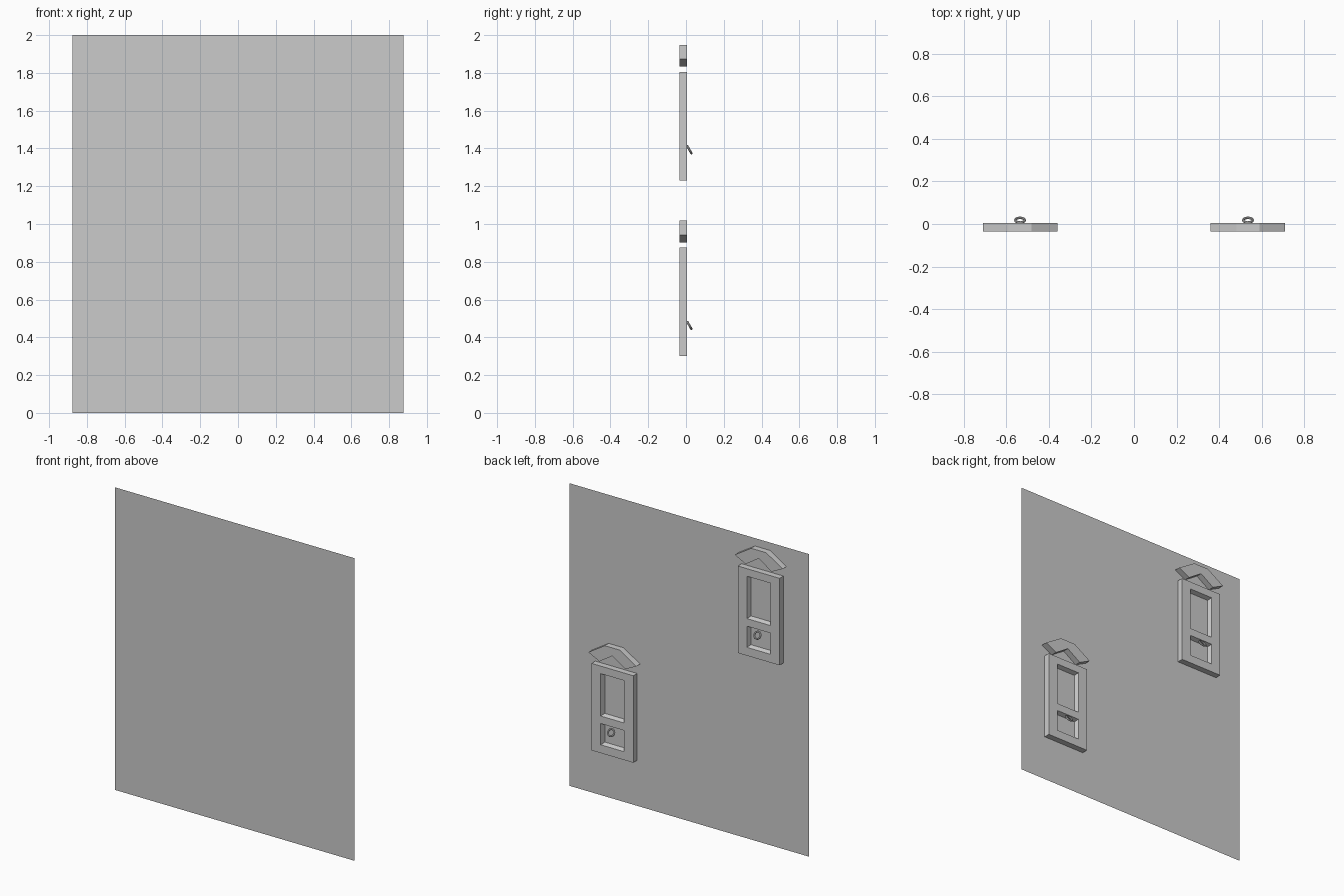
import bpy, bmesh, math

if "Cube" in bpy.data.objects:
    bpy.data.objects.remove(bpy.data.objects["Cube"])

WALL_Y, FRONT_Y = -0.035, 0.005


def make_object(name, bm):
    me = bpy.data.meshes.new(name)
    bm.to_mesh(me)
    bm.free()
    ob = bpy.data.objects.new(name, me)
    bpy.context.collection.objects.link(ob)
    return ob


def skirt_to_wall(bm):
    # extend the outline of a front relief back to the wall
    edges = [e for e in bm.edges if e.is_boundary]
    res = bmesh.ops.extrude_edge_only(bm, edges=edges)
    for v in res["geom"]:
        if isinstance(v, bmesh.types.BMVert):
            v.co.y = WALL_Y
    bmesh.ops.recalc_face_normals(bm, faces=bm.faces)


def wall():
    bm = bmesh.new()
    pts = [(0.875, 0), (-0.875, 0), (-0.875, 2), (0.875, 2)]
    bm.faces.new([bm.verts.new((x, WALL_Y, z)) for x, z in pts])
    make_object("wall", bm)


def door(tag, cx, z0):
    # door leaf: grid with two panels sunk by sloped insets
    bm = bmesh.new()
    xs = [0.153, 0.085, -0.085, -0.153]
    zs = [0, 0.055, 0.195, 0.245, 0.525, 0.575]
    rows = [[bm.verts.new((cx + x, FRONT_Y, z0 + z)) for x in xs] for z in zs]
    panels = []
    for j in range(len(zs) - 1):
        for i in range(len(xs) - 1):
            f = bm.faces.new((rows[j][i], rows[j][i + 1],
                              rows[j + 1][i + 1], rows[j + 1][i]))
            if i == 1 and j in (1, 3):
                panels.append(f)
    bm.normal_update()
    bmesh.ops.inset_individual(bm, faces=panels, thickness=0.014, depth=-0.028)
    skirt_to_wall(bm)
    make_object(tag + "_door", bm)

    # pediment: flat-topped chevron above the door
    bm = bmesh.new()
    half = [(0.055, 0.718), (0.175, 0.643), (0.095, 0.603)]
    prof = half + [(0, 0.665)] + [(-x, z) for x, z in reversed(half)]
    bm.faces.new([bm.verts.new((cx + x, FRONT_Y, z0 + z)) for x, z in prof])
    skirt_to_wall(bm)
    make_object(tag + "_pediment", bm)

    # tilted ring knocker
    bpy.ops.mesh.primitive_torus_add(
        major_segments=16, minor_segments=8, major_radius=0.022,
        minor_radius=0.006, location=(cx, 0.018, z0 + 0.163),
        rotation=(math.radians(-60), 0, 0))
    bpy.context.object.name = tag + "_knocker"
    bpy.ops.object.shade_smooth_by_angle()


wall()
door("lower", 0.535, 0.30)
door("upper", -0.535, 1.23)
